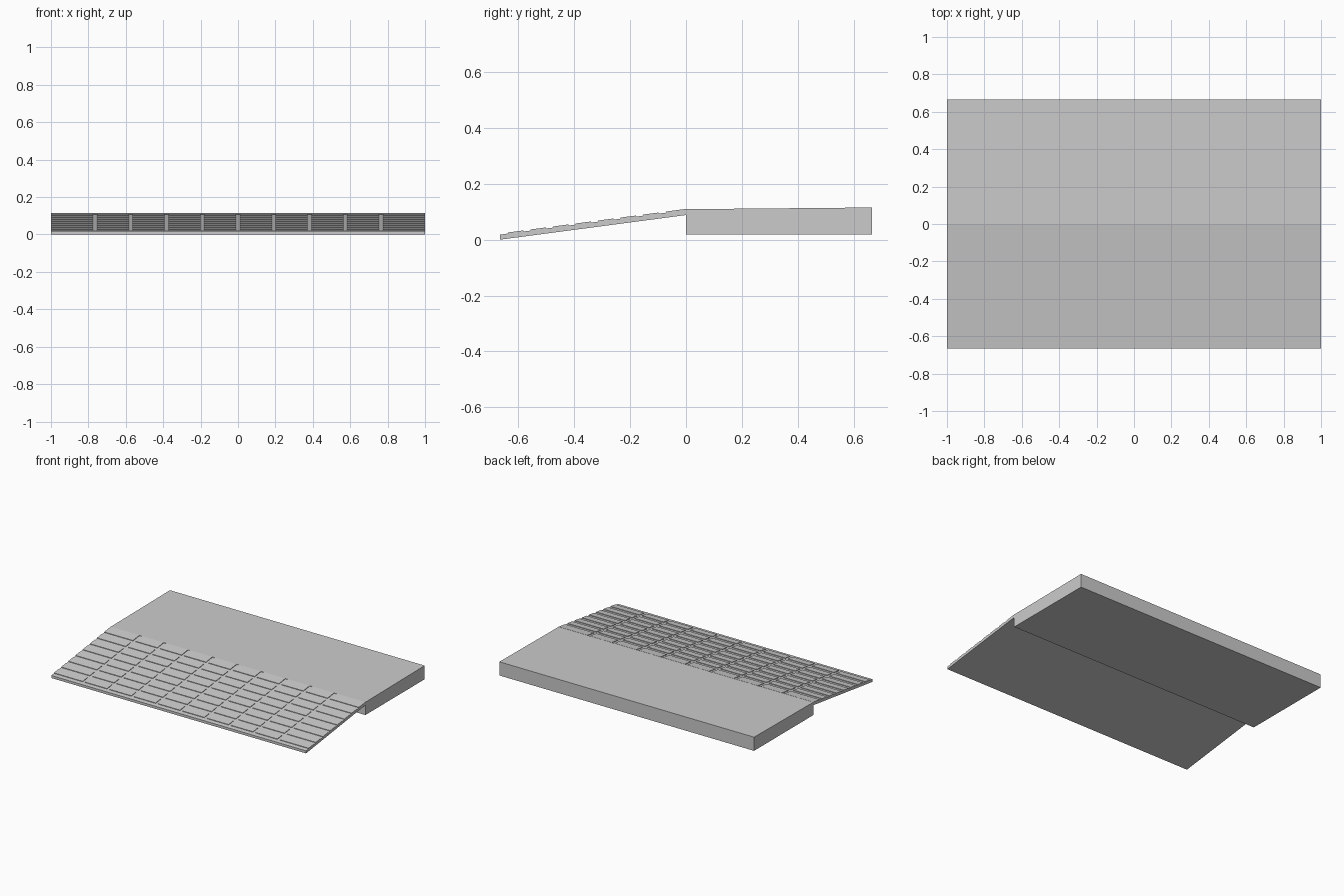
import bpy, bmesh

if "Cube" in bpy.data.objects:
    bpy.data.objects.remove(bpy.data.objects["Cube"])

def material(name, v):
    m = bpy.data.materials.new(name)
    m.diffuse_color = (v, v, v, 1)
    m.use_nodes = True
    m.node_tree.nodes["Principled BSDF"].inputs["Base Color"].default_value = m.diffuse_color
    return m

GREY = material("light grey", 0.6)

def add_prism(bm, profile, x0, x1):
    """Extrude a (y, z) profile along x."""
    a = [bm.verts.new((x0, y, z)) for y, z in profile]
    b = [bm.verts.new((x1, y, z)) for y, z in profile]
    n = len(profile)
    bm.faces.new(a)
    bm.faces.new(b[::-1])
    for i in range(n):
        j = (i + 1) % n
        bm.faces.new((a[j], a[i], b[i], b[j]))

def finish(bm, name):
    bmesh.ops.recalc_face_normals(bm, faces=bm.faces)
    me = bpy.data.meshes.new(name)
    bm.to_mesh(me)
    bm.free()
    ob = bpy.data.objects.new(name, me)
    me.materials.append(GREY)
    bpy.context.collection.objects.link(ob)

D = 0.665                       # half depth
Z_LOW, Z_HIGH = 0.018, 0.106    # ramp base surface
RAISE = 0.004                   # tread height

def ramp_z(y):
    return Z_HIGH + (Z_HIGH - Z_LOW) * y / D

# platform with a very slightly rising deck
bm = bmesh.new()
add_prism(bm, [(0, 0.018), (D, 0.018), (D, 0.115), (0, 0.109)], -1, 1)
finish(bm, "platform")

# sloping ramp slab
bm = bmesh.new()
add_prism(bm, [(-D, 0), (0, Z_HIGH - 0.018), (0, Z_HIGH), (-D, Z_LOW)], -1, 1)
finish(bm, "ramp_slab")

# raised treads in rows, split by narrow gaps
bm = bmesh.new()
gaps = [0.191 * i for i in range(-4, 5)]
lefts = [-1] + [g + 0.01 for g in gaps]
rights = [g - 0.01 for g in gaps] + [1]
for r in range(8):
    y1 = -0.0805 * r - (0 if r == 0 else 0.002)
    y0 = -0.0805 * (r + 1) + 0.008
    y0 = y0 if r else -0.072
    y1 = y1 if r == 0 else y1 - 0.016
    prof = [(y0, ramp_z(y0) - 0.002), (y1, ramp_z(y1) - 0.002),
            (y1, ramp_z(y1) + RAISE), (y0, ramp_z(y0) + RAISE)]
    for a, b in zip(lefts, rights):
        add_prism(bm, prof, a, b)
finish(bm, "ramp_treads")
